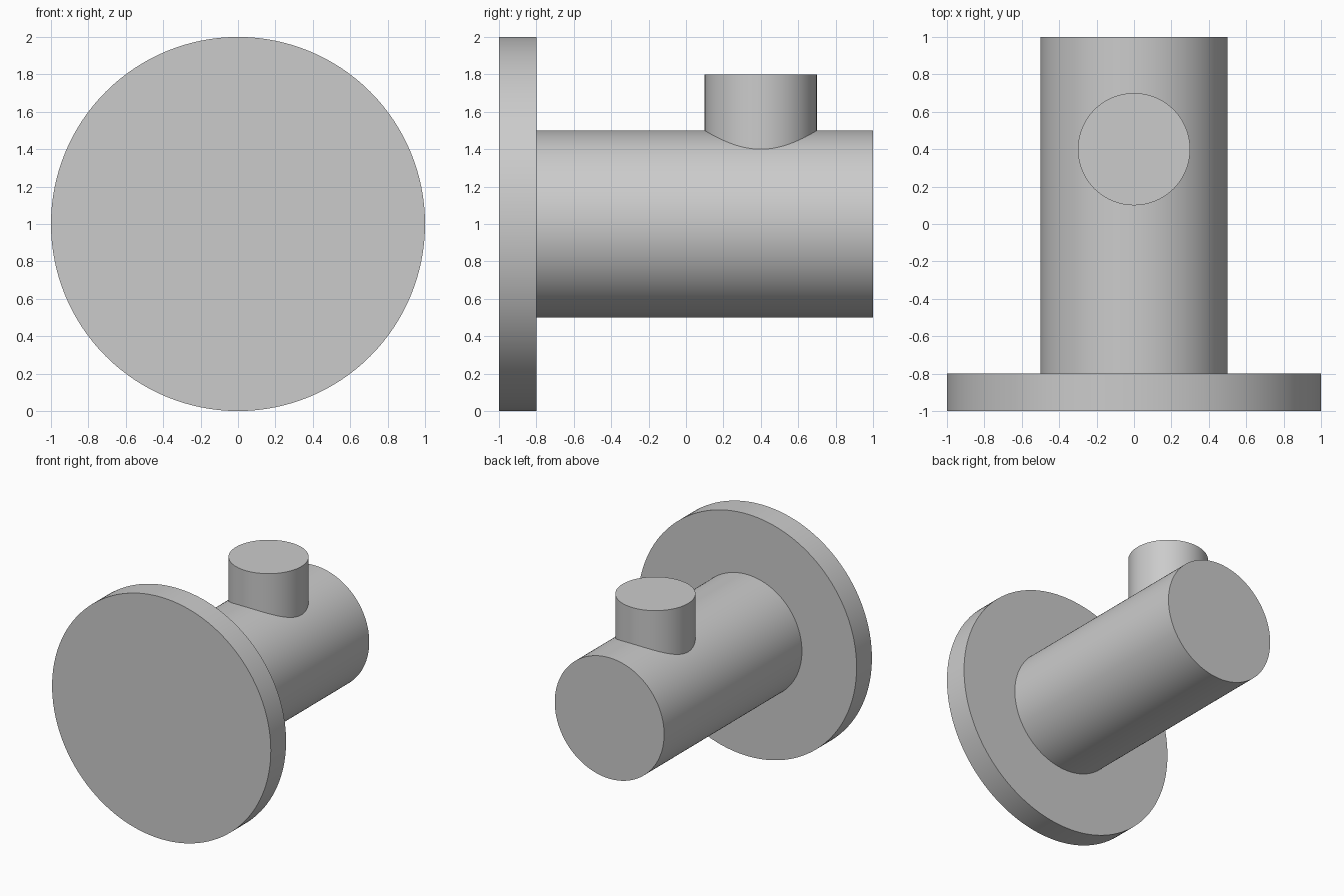
import bpy
import math
from mathutils import Vector

cube = bpy.data.objects.get("Cube")
if cube:
    bpy.data.objects.remove(cube, do_unlink=True)

# Single plain grey
grey = bpy.data.materials.new("plain grey")
grey.use_nodes = True
colour = (0.6, 0.6, 0.6, 1)
grey.diffuse_color = colour
grey.node_tree.nodes["Principled BSDF"].inputs["Base Color"].default_value = colour


def cylinder(name, radius, start, end):
    """Smooth-sided solid cylinder between two points."""
    start, end = Vector(start), Vector(end)
    axis = end - start
    bpy.ops.mesh.primitive_cylinder_add(
        vertices=128, radius=radius, depth=axis.length,
        location=(start + end) / 2,
        rotation=axis.to_track_quat("Z", "Y").to_euler())
    obj = bpy.context.object
    obj.name = name
    obj.data.materials.append(grey)
    bpy.ops.object.shade_smooth_by_angle(angle=math.radians(30))
    return obj


# Wide front disc
cylinder("flange", 1.0, (0, -1, 1), (0, -0.8, 1))

# Main shaft, seated slightly into the flange
cylinder("shaft", 0.5, (0, -0.85, 1), (0, 1, 1))

# Upright boss, sunk into the shaft
cylinder("boss", 0.3, (0, 0.4, 1.2), (0, 0.4, 1.8))
